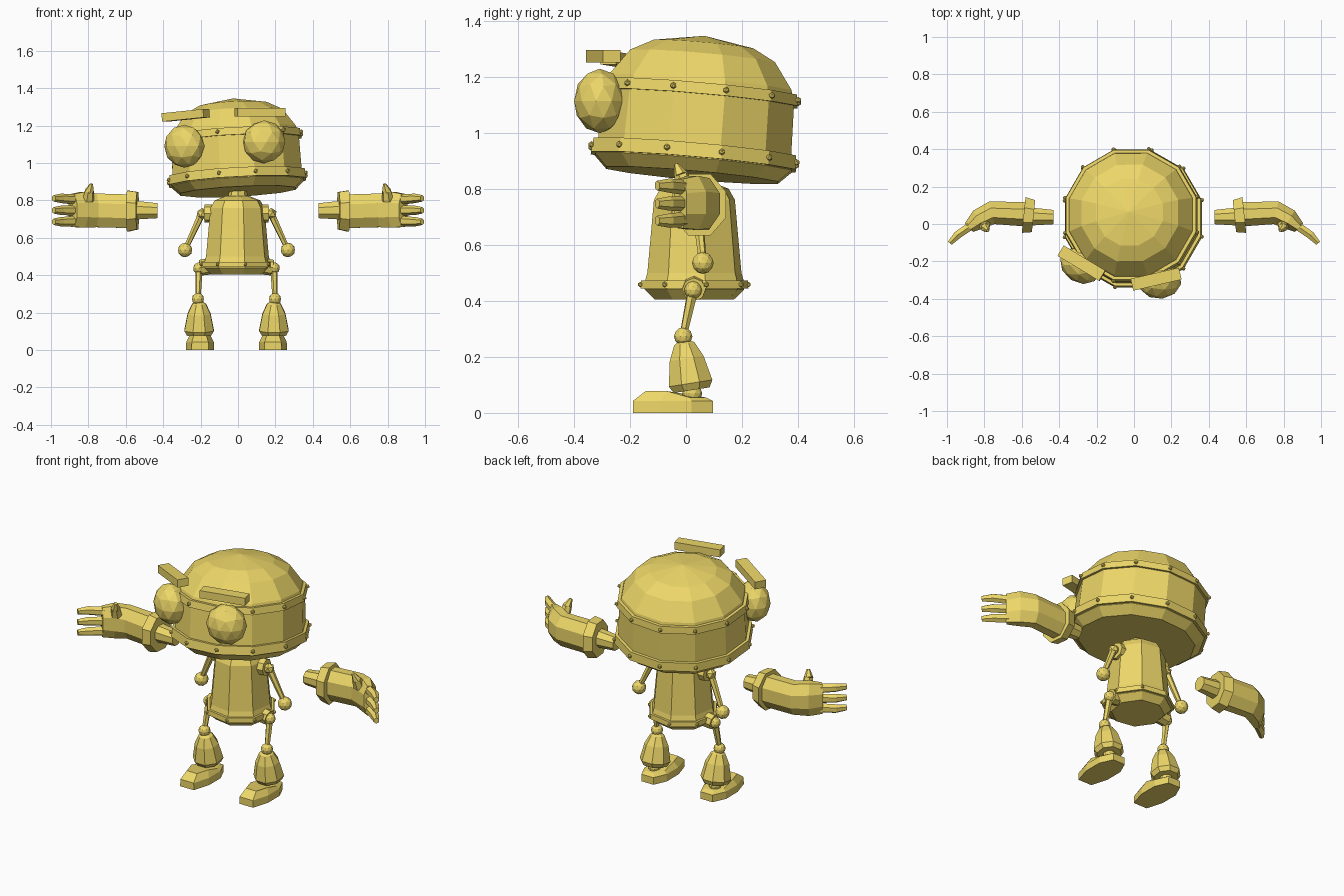
import bpy, bmesh
from math import radians, sin, cos, pi
from mathutils import Matrix, Vector

if "Cube" in bpy.data.objects:
    bpy.data.objects.remove(bpy.data.objects["Cube"])

YELLOW = bpy.data.materials.new("yellow_paint")
YELLOW.diffuse_color = (0.85, 0.68, 0.14, 1)
YELLOW.use_nodes = True
YELLOW.node_tree.nodes["Principled BSDF"].inputs["Base Color"].default_value = YELLOW.diffuse_color


def finish(name, bm):
    bmesh.ops.remove_doubles(bm, verts=bm.verts, dist=1e-5)
    bmesh.ops.recalc_face_normals(bm, faces=bm.faces)
    me = bpy.data.meshes.new(name)
    bm.to_mesh(me)
    bm.free()
    me.materials.append(YELLOW)
    ob = bpy.data.objects.new(name, me)
    bpy.context.collection.objects.link(ob)
    return ob


def skin(name, rings, caps=True):
    """Join equal-sized loops of points into a capped (or closed) shell."""
    bm = bmesh.new()
    vs = [[bm.verts.new(p) for p in r] for r in rings]
    n = len(vs[0])
    pairs = list(zip(vs, vs[1:])) + ([] if caps else [(vs[-1], vs[0])])
    for a, b in pairs:
        for i in range(n):
            bm.faces.new((a[i], a[(i + 1) % n], b[(i + 1) % n], b[i]))
    if caps:
        bm.faces.new(vs[0])
        bm.faces.new(vs[-1])
    return finish(name, bm)


def lathe(name, profile, n, mat, caps=True, start=0.0):
    return skin(name, [[mat @ Vector((r * cos(start + 2 * pi * i / n), r * sin(start + 2 * pi * i / n), z))
                        for i in range(n)] for r, z in profile], caps)


def ball(name, c, r, scale=(1, 1, 1), yaw=0, sub=2):
    bm = bmesh.new()
    m = Matrix.Translation(c) @ Matrix.Rotation(radians(yaw), 4, 'Z') @ Matrix.Diagonal((*scale, 1))
    bmesh.ops.create_icosphere(bm, subdivisions=sub, radius=r, matrix=m)
    return finish(name, bm)


def rod(name, p, q, r1, r2, n=6):
    p, q = Vector(p), Vector(q)
    d = q - p
    m = Matrix.Translation(p) @ d.to_track_quat('Z', 'Y').to_matrix().to_4x4()
    return lathe(name, [(r1, 0), (r2, d.length)], n, m)


def box(name, c, size, yaw=0, roll=0):
    bm = bmesh.new()
    m = (Matrix.Translation(c) @ Matrix.Rotation(radians(yaw), 4, 'Z')
         @ Matrix.Rotation(radians(roll), 4, 'Y') @ Matrix.Diagonal((*size, 1)))
    bmesh.ops.create_cube(bm, size=1, matrix=m)
    return finish(name, bm)


def limb(name, s, sections, n=8):
    """Loft along x; section = x, y, z, half thickness, half height, yaw."""
    k = 1 / cos(pi / n)
    rings = []
    for x, y, z, ht, hz, yaw in sections:
        a = radians(yaw)
        ring = []
        for i in range(n):
            t = pi / n + 2 * pi * i / n
            u = ht * k * cos(t)
            ring.append((s * (x - sin(a) * u), y + cos(a) * u, z + hz * k * sin(t)))
        rings.append(ring)
    return skin(name, rings)


def bolts(name, r, z, n, mat, start=0.0, size=0.012):
    for i in range(n):
        a = start + 2 * pi * i / n
        ball(name, mat @ Vector((r * cos(a), r * sin(a), z)), size, sub=1)


# Head: tilted and turned twelve-sided shell with two riveted bands
head = (Matrix.Translation((0, 0.022, 0.848)) @ Matrix.Rotation(radians(-5), 4, 'X')
        @ Matrix.Rotation(radians(-3), 4, 'Y') @ Matrix.Rotation(radians(-15), 4, 'Z'))
lathe("head_shell", [(0.318, 0), (0.365, 0.045), (0.358, 0.10), (0.352, 0.28), (0.338, 0.33),
                     (0.268, 0.425), (0.185, 0.468), (0, 0.5)], 12, head)
lathe("head_lower_band", [(0.34, 0.048), (0.38, 0.048), (0.375, 0.098), (0.34, 0.098)], 12, head, False)
lathe("head_upper_band", [(0.33, 0.275), (0.366, 0.275), (0.36, 0.315), (0.33, 0.315)], 12, head, False)
bolts("head_bolt", 0.38, 0.073, 12, head)
bolts("head_bolt", 0.366, 0.295, 12, head)

# Eyes and brows
ball("left_eye", (-0.287, -0.222, 1.09), 0.115, (1, 0.8, 1), -33)
ball("right_eye", (0.14, -0.308, 1.113), 0.115, (1, 0.8, 1), 8)
box("left_brow", (-0.28, -0.21, 1.255), (0.26, 0.065, 0.045), -31, -5)
box("right_brow", (0.118, -0.295, 1.272), (0.265, 0.065, 0.045), 13, 0)

# Neck and bell-shaped torso with hem band
rod("neck", (0, 0.03, 0.80), (0, 0.03, 0.87), 0.055, 0.045, 8)
body = Matrix.Translation((-0.003, 0.03, 0)) @ Matrix.Rotation(radians(-10), 4, 'Z')
b0 = pi / 8
lathe("torso", [(0.145, 0.405), (0.182, 0.44), (0.182, 0.465), (0.172, 0.50), (0.158, 0.65),
                (0.148, 0.76), (0.125, 0.80), (0.06, 0.825)], 8, body, True, b0)
lathe("torso_band", [(0.16, 0.443), (0.197, 0.443), (0.195, 0.472), (0.16, 0.472)], 8, body, False, b0)
bolts("torso_bolt", 0.197, 0.458, 8, body, b0, 0.01)

for s, side in ((-1, "left"), (1, "right")):
    def P(x, y, z):
        return (s * x - 0.008, y, z)

    # Shoulder socket, upper arm rod and elbow ball
    rod(side + "_shoulder_socket", P(0.11, 0.035, 0.73), P(0.17, 0.04, 0.73), 0.05, 0.048, 8)
    ball(side + "_shoulder_joint", P(0.185, 0.04, 0.728), 0.032, sub=1)
    rod(side + "_upper_arm", P(0.185, 0.04, 0.73), P(0.275, 0.06, 0.535), 0.02, 0.014)
    ball(side + "_elbow", P(0.275, 0.06, 0.535), 0.039)

    # Floating hand: wrist, cuff, curved palm, fingers and thumb
    limb(side + "_wrist", s, [(0.43, 0.037, 0.745, 0.038, 0.04, 0), (0.55, 0.04, 0.748, 0.048, 0.05, 0)])
    limb(side + "_cuff", s, [(0.537, 0.042, 0.745, 0.086, 0.1, 6), (0.59, 0.048, 0.743, 0.096, 0.11, 6)])
    limb(side + "_palm", s, [(0.58, 0.052, 0.742, 0.065, 0.09, 0), (0.76, 0.06, 0.747, 0.062, 0.09, -12),
                             (0.83, 0.025, 0.75, 0.055, 0.096, -32), (0.883, -0.02, 0.747, 0.032, 0.088, -45)])
    for z, spread in ((0.805, 0.006), (0.747, 0.0), (0.69, -0.004)):
        limb(side + "_finger", s, [(0.865, -0.005, z, 0.022, 0.024, -42),
                                   (0.945, -0.06, z + spread, 0.021, 0.022, -40),
                                   (0.985, -0.103, z + spread, 0.013, 0.015, -50)], 6)
    rod(side + "_thumb", (s * 0.80, -0.0, 0.80), (s * 0.795, -0.018, 0.85), 0.032, 0.026)
    rod(side + "_thumb_tip", (s * 0.795, -0.018, 0.848), (s * 0.782, -0.035, 0.888), 0.026, 0.009)

    # Hip joint, thigh rod and knee ball
    rod(side + "_hip_socket", P(0.13, 0.03, 0.45), P(0.195, 0.028, 0.44), 0.045, 0.042, 8)
    ball(side + "_hip_joint", P(0.2, 0.025, 0.438), 0.032)
    rod(side + "_thigh", P(0.2, 0.025, 0.44), P(0.206, -0.01, 0.275), 0.02, 0.014)
    ball(side + "_knee", P(0.206, -0.01, 0.273), 0.033)

    # Flared shin and ankle ball
    shin = Matrix.Translation(P(0.2, 0.007, 0.165)) @ Matrix.Rotation(radians(9), 4, 'X')
    lathe(side + "_shin", [(0.07, -0.085), (0.085, -0.06), (0.066, 0.03), (0.04, 0.082), (0.02, 0.095)],
          8, shin, True, b0)
    ball(side + "_ankle", P(0.2, 0.022, 0.07), 0.036)

    # Foot: tapered sole outline with bevelled upper
    plan = [(-0.045, -0.19), (0.045, -0.19), (0.075, -0.09), (0.075, 0.02),
            (0.04, 0.097), (-0.04, 0.097), (-0.075, 0.02), (-0.075, -0.09)]
    low = [P(0.195 + x, y, 0) for x, y in plan]
    mid = [P(0.195 + x * 0.98, y, 0.042) for x, y in plan]
    top = [P(0.195 + x * 0.75, -0.035 + (y + 0.045) * 0.75, 0.078 if y < 0 else 0.055) for x, y in plan]
    skin(side + "_foot", [low, mid, top])
